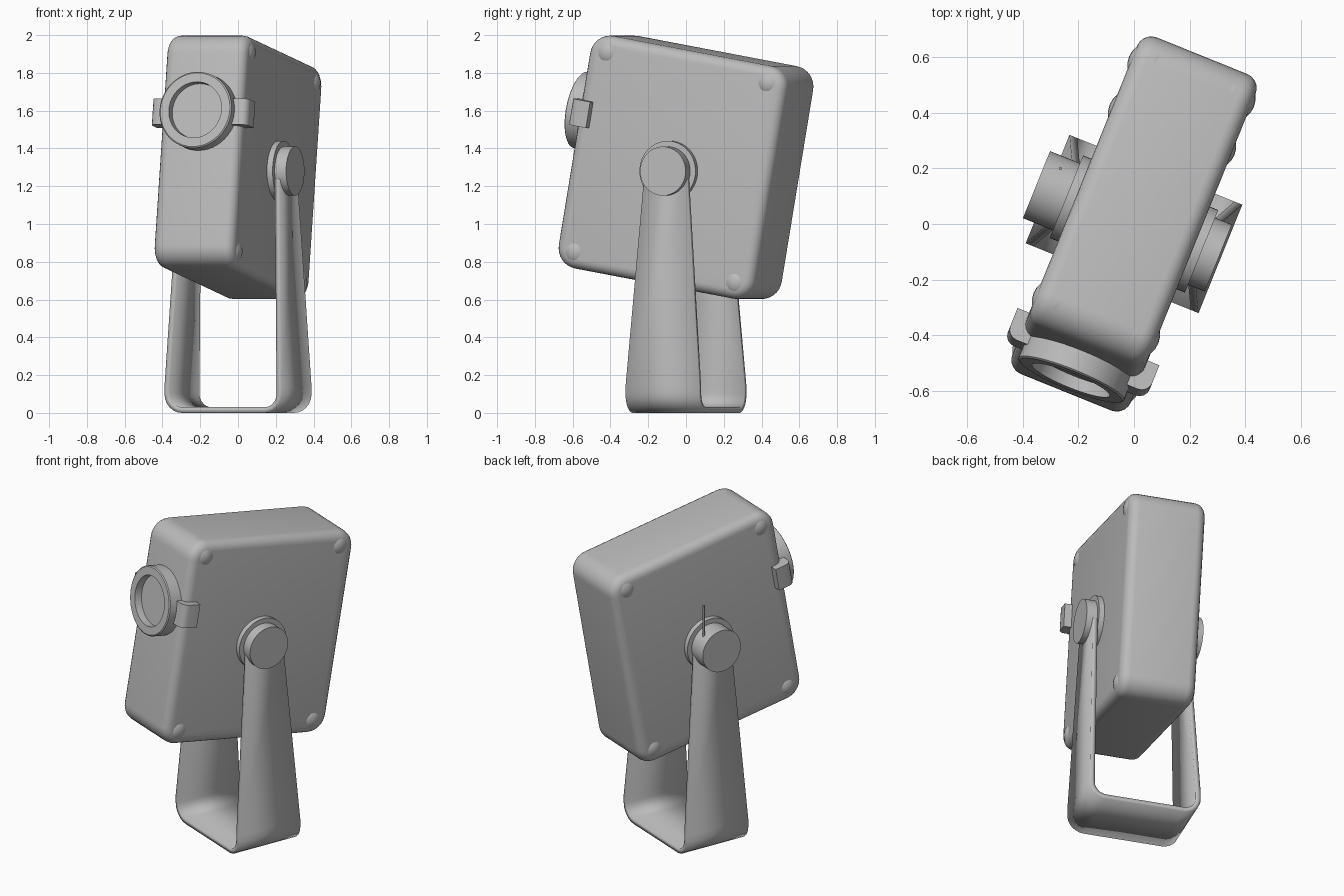
import bpy, bmesh
from math import radians, sin, cos, pi
from mathutils import Matrix, Vector

cube = bpy.data.objects.get("Cube")
if cube:
    bpy.data.objects.remove(cube)

grey = bpy.data.materials.new("plain_grey")
grey.use_nodes = True
colour = (0.5, 0.5, 0.5, 1)
grey.diffuse_color = colour
grey.node_tree.nodes["Principled BSDF"].inputs["Base Color"].default_value = colour

# Stand turned to one side; camera housing also tilted upwards
STAND = Matrix.Rotation(radians(-22), 4, 'Z')
BODY = STAND @ Matrix.Translation((0, 0, 1.3)) @ Matrix.Rotation(radians(-10), 4, 'X')
W, L, H = 0.46, 1.14, 1.25


def finish(name, bm, matrix, angle=35):
    bmesh.ops.recalc_face_normals(bm, faces=bm.faces)
    mesh = bpy.data.meshes.new(name)
    bm.to_mesh(mesh)
    bm.free()
    mesh.materials.append(grey)
    obj = bpy.data.objects.new(name, mesh)
    bpy.context.collection.objects.link(obj)
    obj.matrix_world = matrix
    bpy.ops.object.select_all(action='DESELECT')
    obj.select_set(True)
    bpy.context.view_layer.objects.active = obj
    bpy.ops.object.shade_smooth_by_angle(angle=radians(angle))
    return obj


def box(size, centre=(0, 0, 0)):
    bm = bmesh.new()
    bmesh.ops.create_cube(bm, size=1)
    bmesh.ops.scale(bm, vec=size, verts=bm.verts)
    bmesh.ops.translate(bm, vec=centre, verts=bm.verts)
    return bm


def lathe(name, profile, matrix, steps=48):
    """Spin (radius, height) points around local z."""
    bm = bmesh.new()
    verts = [bm.verts.new((r, 0, t)) for r, t in profile]
    edges = [bm.edges.new(pair) for pair in zip(verts, verts[1:])]
    bmesh.ops.spin(bm, geom=verts + edges, axis=(0, 0, 1), cent=(0, 0, 0),
                   angle=2 * pi, steps=steps)
    bmesh.ops.remove_doubles(bm, verts=bm.verts, dist=0.0005)
    return finish(name, bm, matrix)


def drum(name, radius, start, end, matrix):
    return lathe(name, [(0, start), (radius, start), (radius, end), (0, end)], matrix)


# Housing: rounded side outline, then softened rims
bm = box((W, L, H))
long_edges = [e for e in bm.edges if abs(e.verts[0].co.x - e.verts[1].co.x) > 0.1]
bmesh.ops.bevel(bm, geom=long_edges, offset=0.11, segments=8, profile=0.5, affect='EDGES')
rims = [e for e in bm.edges if abs(e.verts[0].co.x - e.verts[1].co.x) < 0.001]
bmesh.ops.bevel(bm, geom=rims, offset=0.055, segments=5, profile=0.5, affect='EDGES')
finish("housing", bm, BODY)

# Slight domes near the corners of both side faces
for side in (-1, 1):
    for front in (-1, 1):
        for up in (-1, 1):
            bm = bmesh.new()
            bmesh.ops.create_uvsphere(bm, u_segments=24, v_segments=14, radius=0.09)
            place = Matrix.Translation((side * (W / 2 - 0.078), front * 0.465, up * 0.535))
            finish("corner_dome", bm, BODY @ place)

# Lens ring with recessed glass, and the clip behind it
LENS = BODY @ Matrix.Translation((0, -L / 2, 0.195)) @ Matrix.Rotation(radians(90), 4, 'X')
lathe("lens_ring", [(0.205, -0.03), (0.205, 0.075), (0.198, 0.08), (0.15, 0.08),
                    (0.148, 0.035), (0, 0.035)], LENS)
bm = box((0.55, 0.11, 0.14), (0, -L / 2 + 0.025, 0.195))
corners = [e for e in bm.edges if abs(e.verts[0].co.z - e.verts[1].co.z) > 0.1
           and e.verts[0].co.y < -L / 2]
bmesh.ops.bevel(bm, geom=corners, offset=0.04, segments=4, profile=0.5, affect='EDGES')
finish("lens_clip", bm, BODY)

# Bent strap stand: half path of (x, z, half width), mirrored
TOP, BASE = 0.12, 0.21
half = [(0.0, 0.0, BASE)]
for i in range(7):
    a = pi / 2 * i / 6
    half.append((0.235 + 0.1 * sin(a), 0.1 - 0.1 * cos(a), BASE))
half += [(0.335, 0.14, BASE), (0.288, 1.28, TOP)]
for i in range(1, 6):
    a = radians(80) * i / 5
    half.append((0.287, 1.28 + TOP * sin(a), TOP * cos(a)))
path = [(-x, z, w) for x, z, w in reversed(half[1:])] + half
bm = bmesh.new()
rows = [[bm.verts.new((x, s * w, z)) for s in (-1, 1)] for x, z, w in path]
for (a, b), (c, d) in zip(rows, rows[1:]):
    bm.faces.new((a, c, d, b))
bmesh.ops.recalc_face_normals(bm, faces=bm.faces)
# Make the face normals point outwards, so that thickness goes inwards
if min(bm.faces, key=lambda f: f.calc_center_median().z).normal.z > 0:
    bmesh.ops.reverse_faces(bm, faces=bm.faces)
strap = finish("strap_stand", bm, STAND, 25)
bottom = min(strap.data.polygons, key=lambda p: p.center.z)
solid = strap.modifiers.new("thickness", 'SOLIDIFY')
solid.thickness = 0.03
solid.offset = -1 if bottom.normal.z < 0 else 1

# Pivot washers and knobs on both sides
for side, word, end in ((1, "left", 0.327), (-1, "right", 0.378)):
    pivot = STAND @ Matrix.Translation((0, 0, 1.28)) @ Matrix.Rotation(side * pi / 2, 4, 'Y')
    drum("pivot_washer_" + word, 0.16, 0.2, 0.262, pivot)
    drum("pivot_knob_" + word, 0.13, 0.255, end, pivot)

# Thin pin rising from one knob
drum("knob_pin", 0.006, 1.35, 1.57, STAND @ Matrix.Translation((-0.32, 0.086, 0)))
